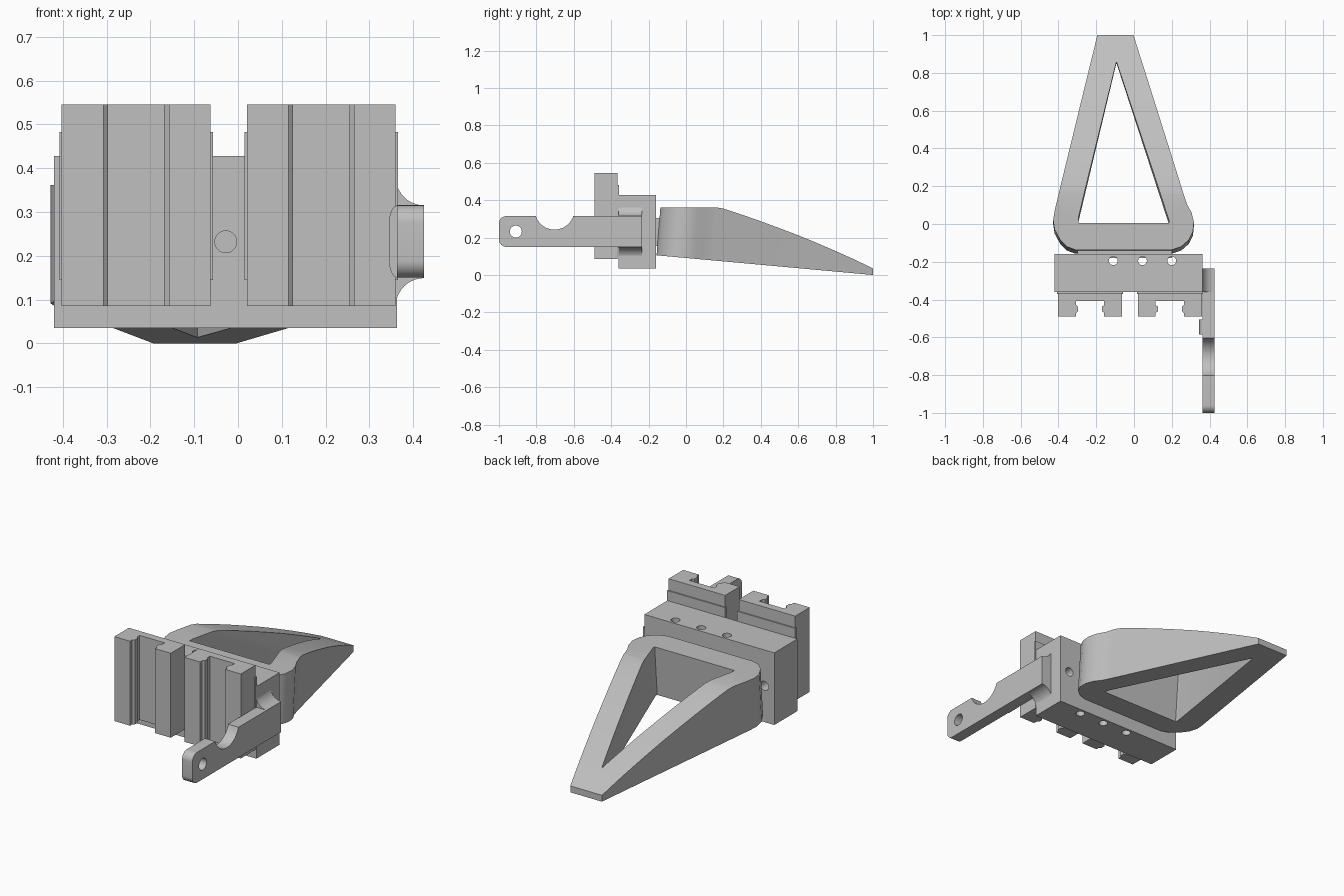
import bpy
import bmesh
from math import sin, cos, pi, radians
from mathutils import Vector

if "Cube" in bpy.data.objects:
    bpy.data.objects.remove(bpy.data.objects["Cube"], do_unlink=True)

GREY = (0.53, 0.53, 0.53, 1)
grey = bpy.data.materials.new("plain grey")
grey.use_nodes = True
grey.diffuse_color = GREY
grey.node_tree.nodes["Principled BSDF"].inputs["Base Color"].default_value = GREY

MID_Z = 0.232  # height of the arm and cross holes


def prism(name, profile, axis, lo, hi):
    """Extrude a 2D profile along one axis; profile uses the other two in order."""
    def place(p, d):
        return {"x": (d, *p), "y": (p[0], d, p[1]), "z": (*p, d)}[axis]
    bm = bmesh.new()
    face = bm.faces.new([bm.verts.new(place(p, lo)) for p in profile])
    new = bmesh.ops.extrude_face_region(bm, geom=[face])["geom"]
    shift = Vector(place((0, 0), hi - lo))
    bmesh.ops.translate(bm, vec=shift, verts=[v for v in new if isinstance(v, bmesh.types.BMVert)])
    bmesh.ops.recalc_face_normals(bm, faces=bm.faces)
    mesh = bpy.data.meshes.new(name)
    bm.to_mesh(mesh)
    bm.free()
    mesh.materials.append(grey)
    obj = bpy.data.objects.new(name, mesh)
    bpy.context.collection.objects.link(obj)
    return obj


def rect(x0, x1, y0, y1):
    return [(x0, y0), (x1, y0), (x1, y1), (x0, y1)]


def arc(cx, cy, r, start, end, n=10):
    angles = [radians(start + (end - start) * i / n) for i in range(n + 1)]
    return [(cx + r * cos(a), cy + r * sin(a)) for a in angles]


def circle(cx, cy, r):
    return arc(cx, cy, r, 0, 360, 32)[:-1]


def combine(obj, others, operation):
    """Apply booleans and remove the helper objects."""
    for other in others:
        other.hide_render = True
        mod = obj.modifiers.new("cut", "BOOLEAN")
        mod.operation, mod.object, mod.solver = operation, other, "EXACT"
    bpy.context.view_layer.update()
    graph = bpy.context.evaluated_depsgraph_get()
    mesh = bpy.data.meshes.new_from_object(obj.evaluated_get(graph))
    obj.modifiers.clear()
    obj.data = mesh
    for other in others:
        bpy.data.objects.remove(other, do_unlink=True)


def lean(obj):
    """Tilt upright walls slightly towards the back."""
    for v in obj.data.vertices:
        v.co.y += 0.08 * (v.co.z - 0.36)


# Tapered frame: plan outline trimmed by the side profile, with a triangular opening
outline = [(-0.193, 1.03), (-0.42, 0.07), (-0.428, 0.02), (-0.42, -0.03), (-0.39, -0.085),
           (-0.355, -0.12), (-0.31, -0.137), (0.2, -0.137), (0.25, -0.12), (0.29, -0.085),
           (0.312, -0.04), (0.317, 0.01), (0.305, 0.06), (0.28, 0.105), (0.262, 0.16),
           (-0.004, 1.03)]
side = [(-0.3, 0.118), (1, 0), (1, 0.035), (0.9, 0.083), (0.8, 0.128), (0.7, 0.171),
        (0.6, 0.212), (0.5, 0.25), (0.4, 0.287), (0.3, 0.322), (0.2, 0.355), (0.16, 0.362),
        (-0.3, 0.362)]
opening = [(-0.295, 0.005), (0.185, 0.005), (0.185, 0.02), (-0.093, 0.88), (-0.295, 0.03)]
frame = prism("tapered_frame", outline, "z", -0.1, 0.5)
hole = prism("frame_opening", opening, "z", -0.2, 0.6)
lean(frame)
lean(hole)
combine(frame, [prism("side_trim", side, "x", -1, 1)], "INTERSECT")
combine(frame, [hole], "DIFFERENCE")

# Connector between frame and block
connector = prism("connector", rect(-0.3, 0.2, 0.155, 0.305), "y", -0.18, -0.125)

# Main block with vertical and cross holes
block = prism("main_block", rect(-0.42, 0.363, 0.035, 0.428), "y", -0.36, -0.16)
drills = [prism("vertical_drill", circle(x, -0.195, 0.023), "z", -0.1, 0.6)
          for x in (-0.11, 0.045, 0.2)]
drills += [prism("cross_drill", circle(x, MID_Z, 0.025), "y", -0.5, 0)
           for x in (-0.36, 0.303)]
drills.append(prism("front_drill", circle(-0.028, MID_Z, 0.025), "y", -0.5, -0.23))
combine(block, drills, "DIFFERENCE")

# Two grooved rails, each on a thin spacer
half = [(0.17, -0.365), (0.17, -0.49), (0.075, -0.49), (0.075, -0.472), (0.064, -0.462),
        (0.064, -0.438), (0.075, -0.428), (0.075, -0.407)]
rail_profile = half + [(-x, y) for x, y in reversed(half)]
for label, cx in (("right", -0.2325), ("left", 0.19)):
    prism(label + "_rail", [(cx + x, y) for x, y in rail_profile], "z", 0.085, 0.545)
    prism(label + "_spacer", rect(cx - 0.175, cx + 0.175, 0.145, 0.482), "y", -0.37, -0.358)

# Side arm with rounded tip, rest notch and pin hole
R = 0.04
arm_profile = ([(-0.235, 0.15), (-0.235, 0.315)] + arc(-0.703, 0.348, 0.1055, -18, -162, 20)
               + arc(-1 + R, 0.315 - R, R, 90, 180) + arc(-1 + R, 0.15 + R, R, 180, 270))
arm = prism("side_arm", arm_profile, "x", 0.363, 0.425)
combine(arm, [prism("pin_drill", circle(-0.91, MID_Z, 0.032), "x", 0.2, 0.6)], "DIFFERENCE")

# Rounded pad on the inner face of the arm
pad = ([(0.364, 0.15), (0.364, 0.315)]
       + [(0.364 - 0.019 * sin(a), 0.275 + R * cos(a)) for a in (pi * i / 16 for i in range(1, 9))]
       + [(0.364 - 0.019 * sin(a), 0.19 + R * cos(a)) for a in (pi * i / 16 for i in range(8, 16))])
prism("arm_pad", pad, "y", -0.585, -0.505)

# Concave fillets joining the arm to the block
upper = [(0.36, 0.31), (0.425, 0.31)] + arc(0.425, 0.38, 0.065, 270, 180) + [(0.36, 0.38)]
prism("upper_fillet", upper, "y", -0.36, -0.235)
prism("lower_fillet", [(x, 2 * MID_Z - z) for x, z in upper], "y", -0.36, -0.235)

# Smooth the curves and keep the edges sharp
bpy.ops.object.select_all(action="DESELECT")
for obj in bpy.context.collection.objects:
    if obj.type == "MESH" and grey.name in obj.data.materials:
        obj.select_set(True)
        bpy.context.view_layer.objects.active = obj
bpy.ops.object.shade_smooth_by_angle(angle=radians(30))
